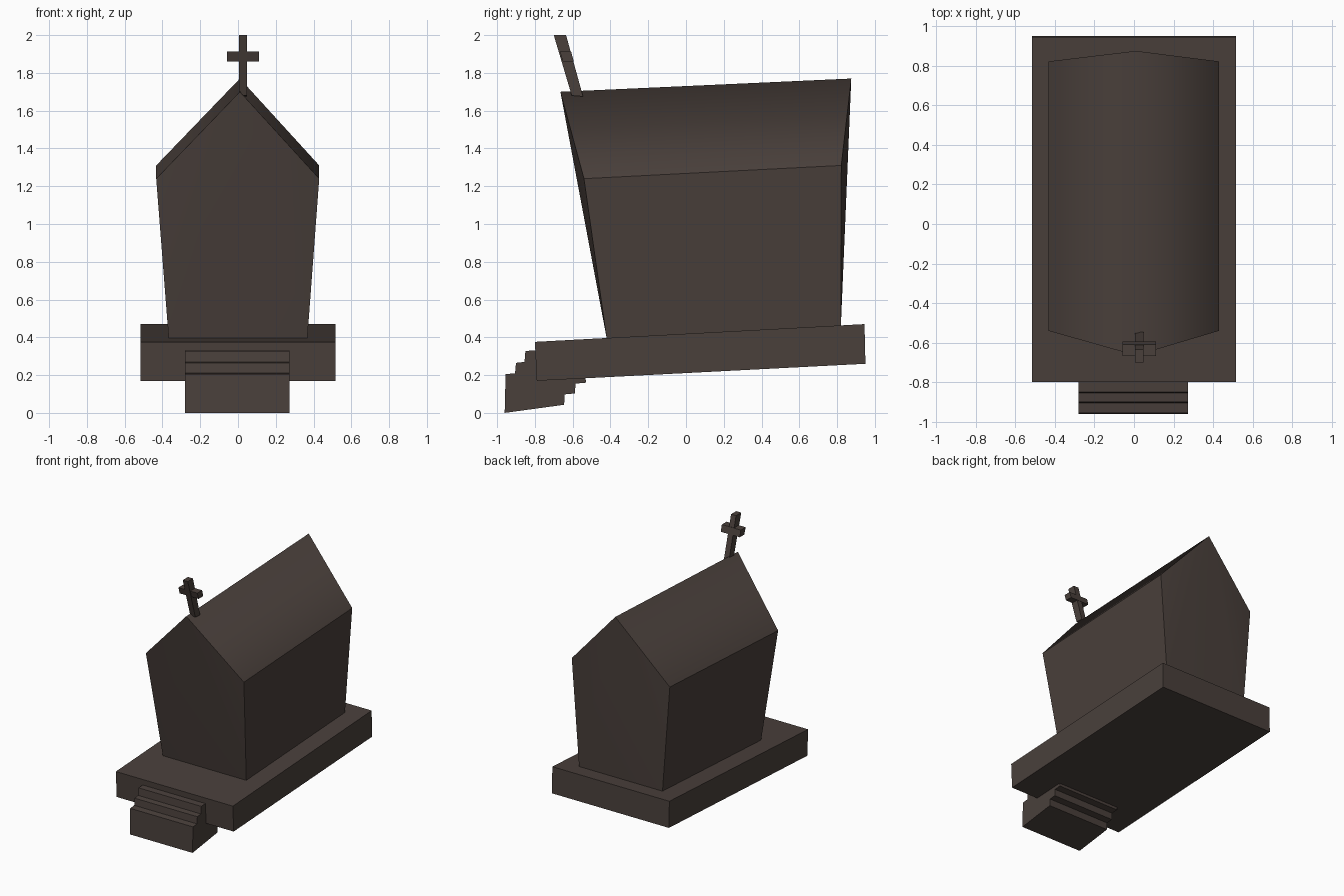
import bpy
import bmesh

cube = bpy.data.objects.get("Cube")
if cube:
    bpy.data.objects.remove(cube, do_unlink=True)

stone = bpy.data.materials.new("dark brown stone")
stone.use_nodes = True
color = (0.068, 0.051, 0.044, 1)
stone.diffuse_color = color
stone.node_tree.nodes["Principled BSDF"].inputs["Base Color"].default_value = color


def finish(name, bm):
    bmesh.ops.recalc_face_normals(bm, faces=bm.faces[:])
    mesh = bpy.data.meshes.new(name)
    bm.to_mesh(mesh)
    bm.free()
    mesh.materials.append(stone)
    obj = bpy.data.objects.new(name, mesh)
    bpy.context.collection.objects.link(obj)
    return obj


def prism(name, x0, x1, profile):
    """Extrude a side profile of (y, z) points from x0 to x1."""
    bm = bmesh.new()
    face = bm.faces.new([bm.verts.new((x0, y, z)) for y, z in profile])
    ext = bmesh.ops.extrude_face_region(bm, geom=[face])
    new = [v for v in ext["geom"] if isinstance(v, bmesh.types.BMVert)]
    bmesh.ops.translate(bm, verts=new, vec=(x1 - x0, 0, 0))
    return finish(name, bm)


# Tilted slab under the building
prism("foundation", -0.515, 0.515,
      [(-0.79, 0.17), (0.95, 0.26), (0.945, 0.47), (-0.80, 0.376)])

# Three overlapping slabs climbing to the foundation
prism("front_steps", -0.28, 0.272,
      [(-0.96, 0), (-0.955, 0.205), (-0.905, 0.21), (-0.90, 0.265),
       (-0.855, 0.27), (-0.85, 0.328), (-0.54, 0.345), (-0.53, 0.16),
       (-0.585, 0.155), (-0.588, 0.103), (-0.643, 0.098), (-0.645, 0.043)])


# Flared building: gable outline at the front and back, each fanned from the ridge
def gable(bm, base, eave, ridge):
    points = [(0.01, *ridge), (0.43, *eave), (0.367, *base),
              (-0.367, *base), (-0.433, *eave)]
    return [bm.verts.new(p) for p in points]


bm = bmesh.new()
front = gable(bm, (-0.42, 0.395), (-0.54, 1.24), (-0.665, 1.70))
back = gable(bm, (0.82, 0.462), (0.822, 1.31), (0.875, 1.77))
for ring in (front, back):
    for i in range(1, 4):
        bm.faces.new((ring[0], ring[i], ring[i + 1]))
for i in range(5):
    j = (i + 1) % 5
    bm.faces.new((front[i], front[j], back[j], back[i]))

# The ridge and gable folds shade smoothly, all other edges stay crisp
outline = {frozenset((r[i], r[(i + 1) % 5])) for r in (front, back) for i in range(5)}
outline |= {frozenset((front[i], back[i])) for i in range(1, 5)}
for face in bm.faces:
    face.smooth = True
for edge in bm.edges:
    edge.smooth = frozenset(edge.verts) not in outline
finish("chapel_body", bm)

# Leaning cross on the ridge
prism("cross_post", 0.004, 0.048,
      [(-0.605, 1.68), (-0.545, 1.675), (-0.635, 2.0), (-0.70, 2.0)])
prism("cross_arm", -0.057, 0.11,
      [(-0.652, 1.86), (-0.594, 1.86), (-0.608, 1.912), (-0.668, 1.912)])
